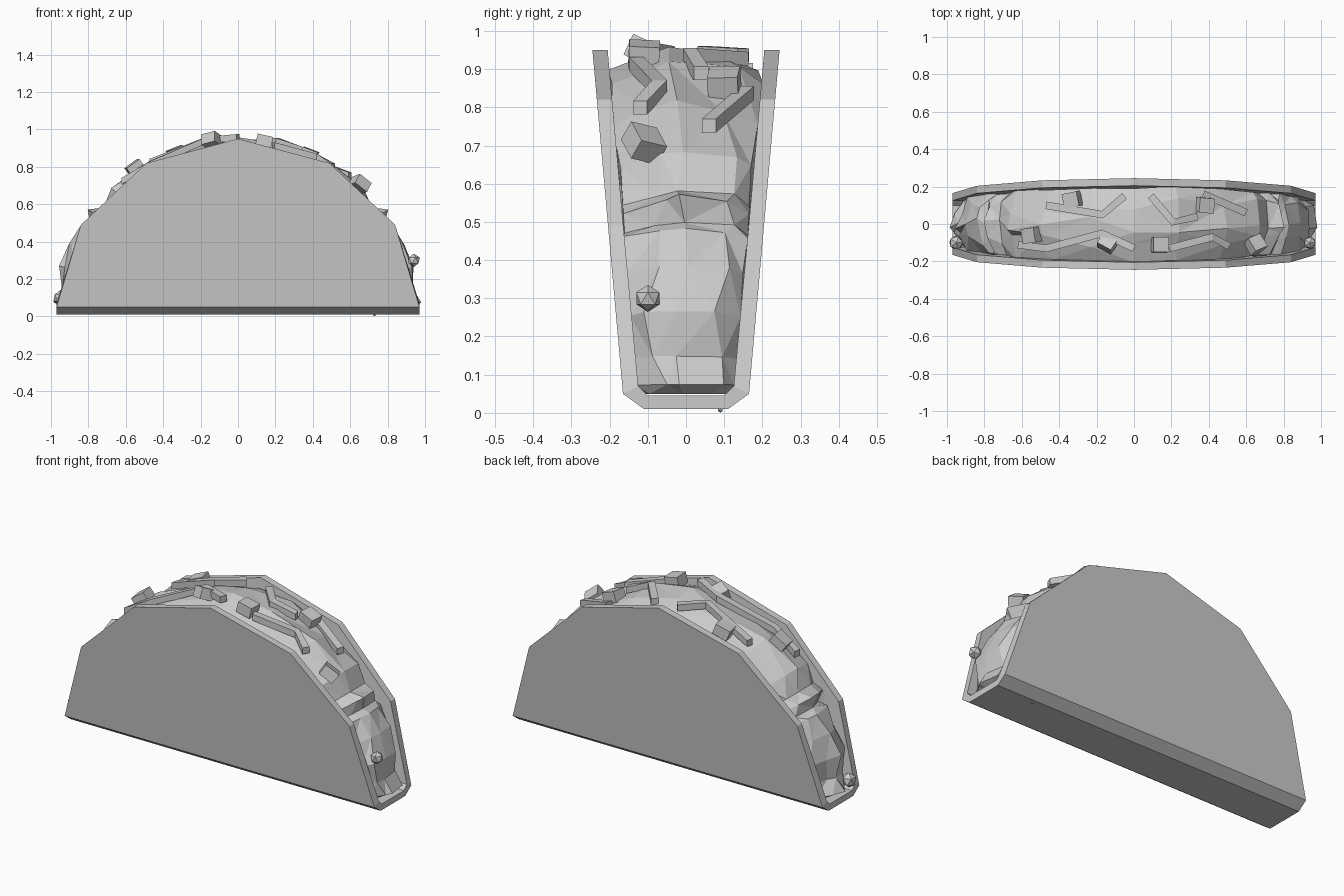
import bpy, bmesh, math, random
from mathutils import Vector, Euler

random.seed(7)
cube = bpy.data.objects.get("Cube")
if cube:
    bpy.data.objects.remove(cube, do_unlink=True)

grey = bpy.data.materials.new("plain grey")
grey.use_nodes = True
COLOUR = (0.6, 0.6, 0.6, 1)
grey.diffuse_color = COLOUR
grey.node_tree.nodes["Principled BSDF"].inputs["Base Color"].default_value = COLOUR


def finish(name, bm):
    bmesh.ops.recalc_face_normals(bm, faces=bm.faces)
    mesh = bpy.data.meshes.new(name)
    bm.to_mesh(mesh)
    bm.free()
    mesh.materials.append(grey)
    obj = bpy.data.objects.new(name, mesh)
    bpy.context.collection.objects.link(obj)
    return obj


def mirrored(half):
    # Right half of an arch, ending on the centre line, made whole
    return half + [(-x, z) for x, z in reversed(half[:-1])]


def wall(z):
    # Half width of the inside of the shell at a height
    return 0.125 + 0.08 * (z - 0.05) / 0.9


# Folded shell: two leaning walls joined by a flat floor
RIM = mirrored([(0.97, 0.05), (0.84, 0.49), (0.49, 0.82), (0, 0.95)])
bm = bmesh.new()
ends = {1: [], -1: []}
for s in (1, -1):
    outer = [bm.verts.new((x, s * (wall(z) + 0.04), z)) for x, z in RIM]
    inner = [bm.verts.new((x, s * wall(z), max(z, 0.07))) for x, z in RIM]
    bm.faces.new(outer)
    bm.faces.new(inner)
    for i in range(len(RIM) - 1):
        bm.faces.new((outer[i], outer[i + 1], inner[i + 1], inner[i]))
    for e, i in ((1, 0), (-1, -1)):
        low = bm.verts.new((e * 0.97, s * 0.11, 0.01))
        floor = bm.verts.new((e * 0.97, s * 0.1, 0.045))
        bm.faces.new((outer[i], inner[i], floor, low))
        ends[e].append((outer[i], low, floor, inner[i]))
for s in (0, 1):
    for k in (0, 2):
        a, b = ends[1][s], ends[-1][s]
        bm.faces.new((a[k], a[k + 1], b[k + 1], b[k]))
for k in (1, 2):
    (a, b), (c, d) = ends[1], ends[-1]
    if k == 1:
        for e in (1, -1):
            p, q = ends[e]
            bm.faces.new((p[1], p[2], q[2], q[1]))
    bm.faces.new((a[k], b[k], d[k], c[k]))
finish("shell", bm)

# Lumpy faceted filling, lofted over the arch with two ledges at each end
ARCH = mirrored([(0.93, 0.05), (0.985, 0.075), (0.95, 0.15), (0.955, 0.27), (0.9, 0.39),
                 (0.84, 0.49), (0.785, 0.5), (0.8, 0.57), (0.73, 0.59), (0.68, 0.69),
                 (0.5, 0.82), (0.24, 0.92), (0, 0.975)])
ACROSS = (-1, -0.55, 0, 0.55, 1)
bm = bmesh.new()
rows = []
for i, (x, z) in enumerate(ARCH):
    row = []
    for v in ACROSS:
        wobble = 0.02 if 1 < i < len(ARCH) - 2 else 0.006
        pull = 1 - 0.075 * v * v + random.uniform(-wobble, wobble * 0.5)
        pz = max(0.05, 0.05 + (z - 0.05) * pull)
        slide = random.uniform(-0.25, 0.25) if abs(v) < 1 else random.uniform(-0.06, 0.05)
        row.append(bm.verts.new((x * pull, (v + slide) * wall(pz), pz)))
    rows.append(row)
for r, q in zip(rows, rows[1:]):
    for j in range(len(ACROSS) - 1):
        bm.faces.new((r[j], r[j + 1], q[j + 1], q[j]))
bm.faces.new(rows[0] + rows[-1][::-1])
for j in (0, -1):
    bm.faces.new([r[j] for r in rows])
bmesh.ops.triangulate(bm, faces=bm.faces)
finish("filling", bm)


def surface(x, y):
    # Height and slope of the filling at a point seen from above
    for (x1, z1), (x0, z0) in zip(ARCH, ARCH[1:]):
        if x0 <= x <= x1 and x1 > x0:
            z = z0 + (z1 - z0) * (x - x0) / (x1 - x0)
            return z - 0.06 * (y / 0.19) ** 2, math.atan2(z1 - z0, x1 - x0)
    return 0.5, 0


# Diced pieces resting on the filling
for n, (x, y, turn) in enumerate([(-0.33, 0.13, 0.2), (0.38, 0.1, -0.1), (-0.55, -0.06, 0.15),
                                  (-0.14, -0.1, -0.5), (0.14, -0.11, 0), (0.65, -0.11, 0.4)]):
    z, slope = surface(x, y)
    bm = bmesh.new()
    bmesh.ops.create_cube(bm, size=1)
    rot = Euler((random.uniform(-0.4, 0.4), -slope, turn)).to_matrix()
    for v in bm.verts:
        v.co = rot @ Vector((v.co.x * 0.085, v.co.y * 0.08, v.co.z * 0.06)) + Vector((x, y, z + 0.015))
    finish(f"diced_piece_{n + 1}", bm)

# Bent shreds, each swept along a short path
SHREDS = [
    [(-0.47, 0.1), (-0.17, 0.05), (-0.05, 0.15)],
    [(0.09, 0.15), (0.21, 0.01), (0.34, 0.04)],
    [(0.37, 0.16), (0.6, 0.06)],
    [(-0.62, -0.11), (-0.47, -0.13), (-0.17, -0.05), (0, -0.13)],
    [(0.19, -0.13), (0.42, -0.07), (0.51, -0.12)],
]
for n, path in enumerate(SHREDS):
    bm = bmesh.new()
    rings = []
    for i, (x, y) in enumerate(path):
        a, b = path[max(i - 1, 0)], path[min(i + 1, len(path) - 1)]
        side = Vector((a[1] - b[1], b[0] - a[0], 0)).normalized() * 0.02
        mid = Vector((x, y, surface(x, y)[0] + 0.01))
        rings.append([bm.verts.new(mid + side * p + Vector((0, 0, 0.018 * q)))
                      for p, q in ((-1, -1), (1, -1), (1, 1), (-1, 1))])
    for r, q in zip(rings, rings[1:]):
        for j in range(4):
            k = (j + 1) % 4
            bm.faces.new((r[j], r[k], q[k], q[j]))
    bm.faces.new(rings[0])
    bm.faces.new(rings[-1])
    finish(f"shred_{n + 1}", bm)

# Small chunks tucked into the shell ends, and a crumb under the floor
for name, at, size in (("end_chunk_right", (-0.95, -0.1, 0.1), 0.07),
                       ("end_chunk_left", (0.94, -0.1, 0.3), 0.06),
                       ("crumb", (0.73, 0.09, 0.008), 0.012)):
    bm = bmesh.new()
    bmesh.ops.create_icosphere(bm, subdivisions=1, radius=size / 1.7)
    for v in bm.verts:
        v.co += Vector(at)
        v.co.z = max(0, v.co.z)
    finish(name, bm)
